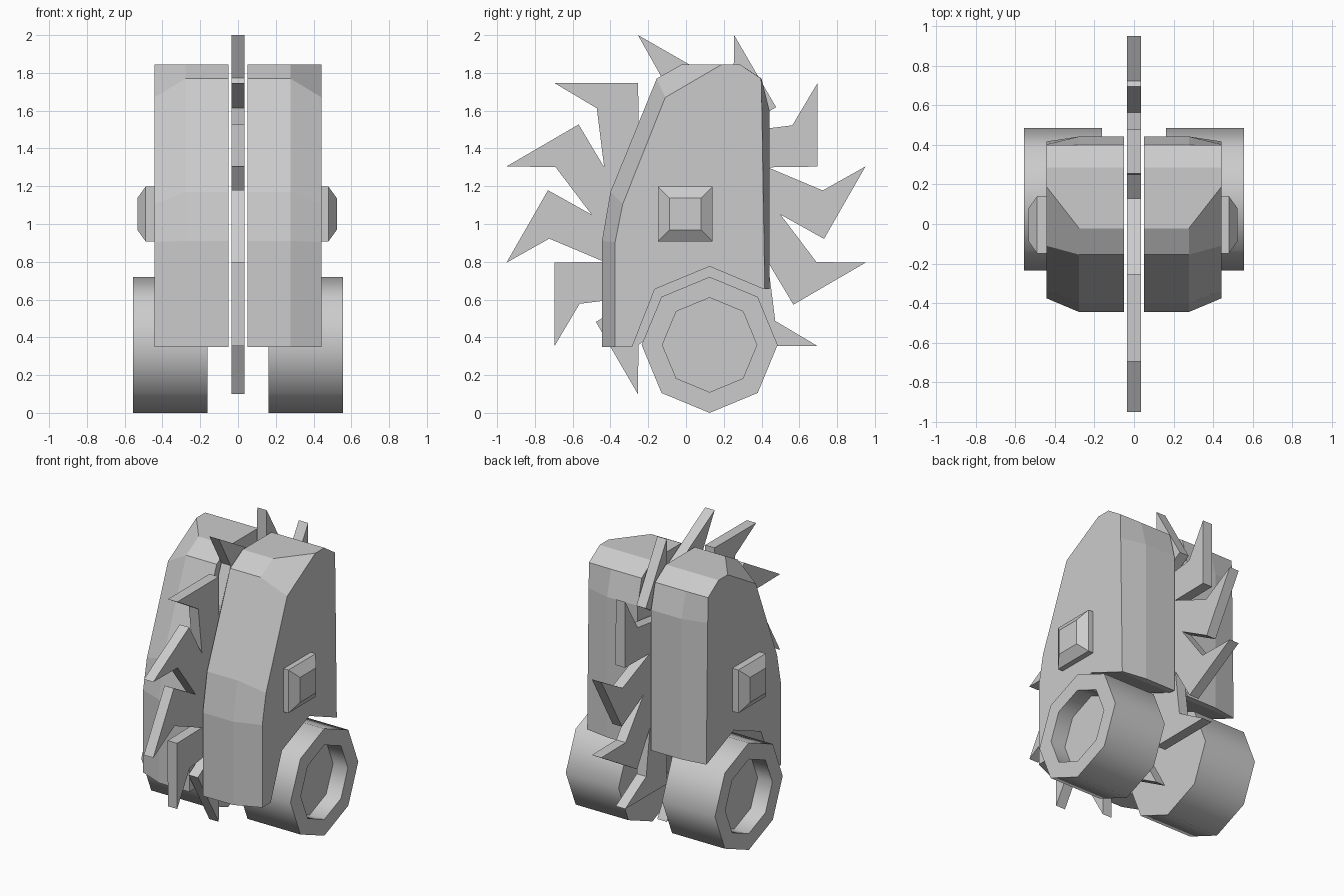
import bpy, bmesh
from math import sin, cos, radians, pi

if "Cube" in bpy.data.objects:
    bpy.data.objects.remove(bpy.data.objects["Cube"])


def loft(name, sections):
    """Solid lofted through (x, [(y, z), ...]) sections with equal point counts."""
    bm = bmesh.new()
    rings = [[bm.verts.new((x, y, z)) for y, z in pts] for x, pts in sections]
    n = len(rings[0])
    for a, b in zip(rings, rings[1:]):
        for i in range(n):
            j = (i + 1) % n
            bm.faces.new((a[i], a[j], b[j], b[i]))
    bm.faces.new(rings[0])
    bm.faces.new(rings[-1])
    bmesh.ops.recalc_face_normals(bm, faces=bm.faces)
    me = bpy.data.meshes.new(name)
    bm.to_mesh(me)
    bm.free()
    ob = bpy.data.objects.new(name, me)
    bpy.context.collection.objects.link(ob)
    return ob


def polar(r, deg, cy=0.0, cz=0.0):
    return (cy + r * cos(radians(deg)), cz + r * sin(radians(deg)))


def octagon(r):
    return [polar(r, 45 * i, 0.125, 0.36) for i in range(8)]


def square(h):
    cy, cz = -0.004, 1.053
    return [(cy - h, cz - h), (cy + h, cz - h), (cy + h, cz + h), (cy - h, cz + h)]


# Saw blade with twelve hooked teeth
teeth = []
for k in range(12):
    tip = 165 - 30 * k
    teeth += [polar(r, tip + d, 0, 1.05) for r, d in
              ((0.5, 15), (0.735, -5), (0.984, 0), (0.742, -25))]
loft("saw_blade", [(-0.035, teeth), (0.035, teeth)])

# Housing profiles: full section and chamfered outer section, sharing the wheel arch
arch = [(0.40, 0.66), (0.125, 0.775), (-0.165, 0.655), (-0.285, 0.35)]
full = [(-0.445, 0.35), (-0.445, 0.91), (-0.40, 1.17), (-0.155, 1.77), (-0.022, 1.845),
        (0.285, 1.845), (0.40, 1.77), (0.442, 1.6), (0.442, 0.655)] + arch
outer = [(-0.375, 0.35), (-0.375, 0.905), (-0.335, 1.105), (-0.11, 1.67), (0.19, 1.845),
         (0.285, 1.845), (0.398, 1.77), (0.402, 1.6), (0.417, 0.655)] + arch

for side, s in (("right", 1), ("left", -1)):
    loft(side + "_housing", [(s * 0.05, full), (s * 0.277, full), (s * 0.443, outer)])

    # Bevelled hub cover
    off = 0.005 if s < 0 else -0.005
    loft(side + "_hub_cover", [(s * 0.42, square(0.145)), (s * (0.484 + off), square(0.145)),
                               (s * (0.528 + off), square(0.084))])

    # Eight-sided wheel with a recessed outer face
    wheel = loft(side + "_wheel", [(s * 0.162, octagon(0.36)), (s * 0.555, octagon(0.36)),
                                   (s * 0.555, octagon(0.25)), (s * 0.445, octagon(0.25))])
    bpy.ops.object.select_all(action='DESELECT')
    wheel.select_set(True)
    bpy.context.view_layer.objects.active = wheel
    bpy.ops.object.shade_smooth_by_angle(angle=pi / 3)
